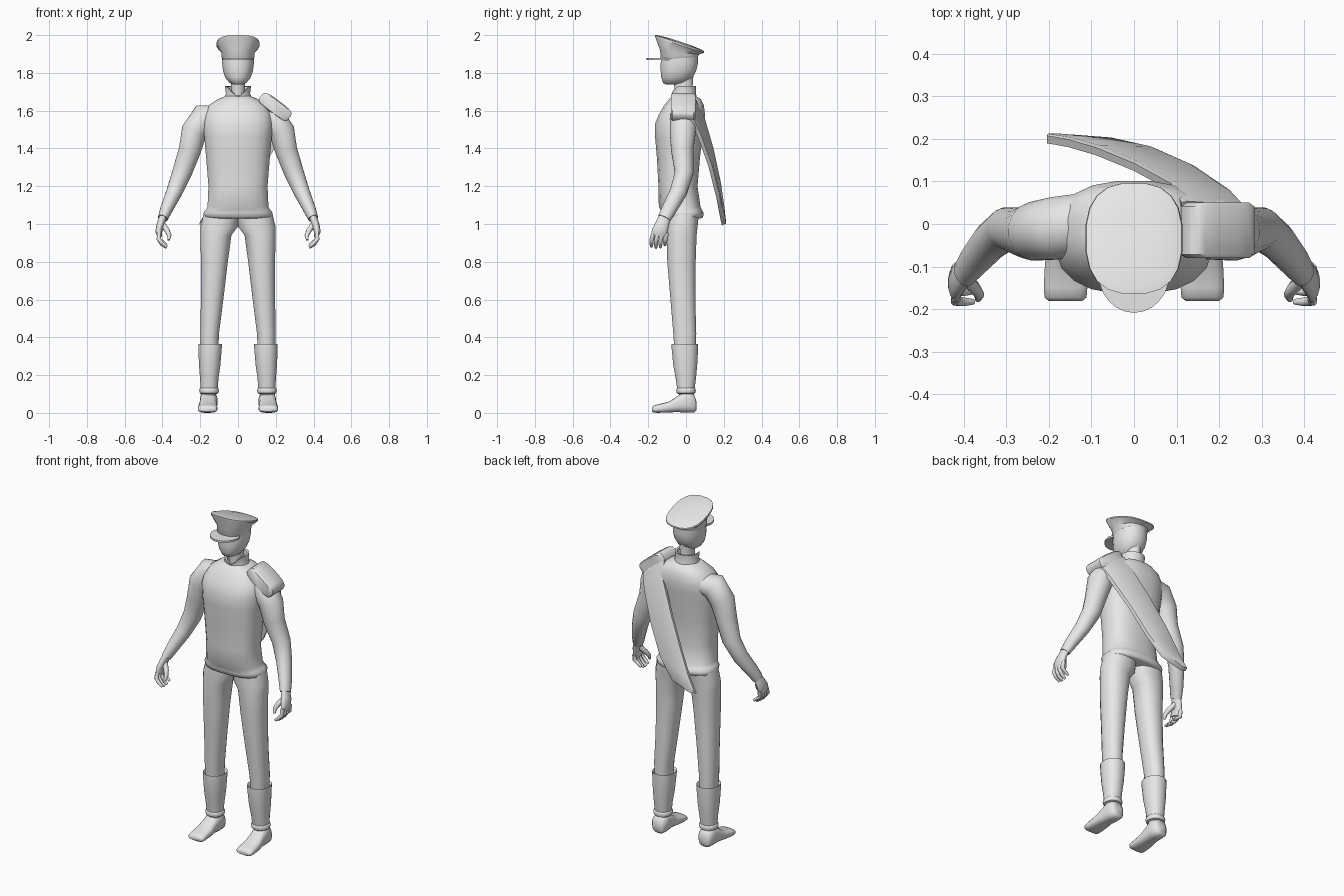
import bpy, bmesh, math
from mathutils import Vector

grey = bpy.data.materials.new("light_grey")
grey.diffuse_color = (0.8, 0.8, 0.8, 1)


def finish(name, bm, mirror=False, angle=50):
    bmesh.ops.recalc_face_normals(bm, faces=bm.faces[:])
    me = bpy.data.meshes.new(name)
    bm.to_mesh(me)
    bm.free()
    me.materials.append(grey)
    ob = bpy.data.objects.new(name, me)
    bpy.context.collection.objects.link(ob)
    bpy.ops.object.select_all(action='DESELECT')
    ob.select_set(True)
    bpy.context.view_layer.objects.active = ob
    bpy.ops.object.shade_smooth_by_angle(angle=math.radians(angle))
    if mirror:
        m = ob.modifiers.new("mirror", 'MIRROR')
        m.use_mirror_merge = False
    return ob


def loft(name, rings, mirror=False, angle=50):
    """Skin a list of point rings and cap both ends."""
    bm = bmesh.new()
    rows = [[bm.verts.new(p) for p in r] for r in rings]
    n = len(rows[0])
    for a, b in zip(rows, rows[1:]):
        for i in range(n):
            j = (i + 1) % n
            bm.faces.new((a[i], a[j], b[j], b[i]))
    bm.faces.new(rows[0])
    bm.faces.new(rows[-1])
    return finish(name, bm, mirror, angle)


def oval(ra, rb, n=20, e=2.0):
    """Points of a superellipse; higher e is squarer."""
    out = []
    for i in range(n):
        t = 2 * math.pi * (i + 0.5) / n
        c, s = math.cos(t), math.sin(t)
        out.append((ra * math.copysign(abs(c) ** (2 / e), c),
                    rb * math.copysign(abs(s) ** (2 / e), s)))
    return out


def level(z, xc, rx, y0, y1, e=2.2, tilt=0, dip=0):
    """Horizontal ring, optionally tilted down to the back or dipped in front."""
    yc, ry = (y0 + y1) / 2, (y1 - y0) / 2
    return [(xc + a, yc + b, z - tilt * b - dip * max(0, -b / ry) ** 4)
            for a, b in oval(rx, ry, 20, e)]


def tube(name, pts, n=12, mirror=True):
    """Limb through points given as (x, y, z, side radius, depth radius)."""
    rings = []
    for i, p in enumerate(pts):
        t = Vector(pts[min(i + 1, len(pts) - 1)][:3]) - Vector(pts[max(i - 1, 0)][:3])
        t.normalize()
        v = Vector((0, 1, 0))
        v = (v - t * v.dot(t)).normalized()
        u = v.cross(t)
        rings.append([Vector(p[:3]) + u * a + v * b for a, b in oval(p[3], p[4], n)])
    return loft(name, rings, mirror, 70)


# Tunic with rolled hem
loft("tunic", [level(z, 0, r, a, b, 2.5) for z, r, a, b in (
    (1.03, .165, -.115, .08), (1.037, .182, -.128, .092), (1.06, .185, -.133, .094),
    (1.075, .172, -.135, .085), (1.09, .163, -.145, .078), (1.2, .158, -.147, .062),
    (1.35, .17, -.155, .075), (1.46, .18, -.165, .088), (1.53, .187, -.165, .097),
    (1.58, .182, -.145, .102), (1.63, .155, -.115, .095), (1.66, .11, -.09, .08),
    (1.68, .06, -.07, .05))], angle=70)

# Collar, notched at the front
loft("collar", [level(z, 0, r, a, b, 2, 0, d) for z, r, a, b, d in (
    (1.65, .08, -.085, .065, 0), (1.69, .065, -.075, .053, .015),
    (1.73, .07, -.08, .055, .05), (1.728, .058, -.068, .043, .05),
    (1.67, .045, -.055, .035, .01))])

# Neck and head
loft("neck", [level(z, 0, r, a, b, 2) for z, r, a, b in (
    (1.65, .045, -.06, .045), (1.72, .037, -.062, .035), (1.79, .04, -.07, .04))])
loft("head", [level(z, 0, r, a, b, 2.2) for z, r, a, b in (
    (1.738, .022, -.105, -.04), (1.747, .045, -.122, 0), (1.775, .068, -.132, .035),
    (1.81, .08, -.135, .055), (1.85, .085, -.135, .064), (1.9, .083, -.13, .064))], angle=80)

# Cap with flared, backward sloping crown
loft("cap", [level(z, 0, r, a, b, e, t) for z, r, a, b, e, t in (
    (1.878, .084, -.132, .064, 2.2, -.08), (1.884, .088, -.136, .068, 2.2, -.08),
    (1.908, .089, -.138, .069, 2.2, .1), (1.948, .115, -.164, .097, 2.6, .32),
    (1.957, .113, -.165, .097, 2.6, .33), (1.961, .1, -.15, .085, 2.6, .33),
    (1.965, .05, -.09, .03, 2.3, .33))], angle=40)

# Cap visor
bm = bmesh.new()
edge = [(.084 * math.cos(t), -.115 + .094 * math.sin(t))
        for t in (math.pi * (1 + i / 12) for i in range(13))]
outline = edge + [(.07, -.08), (-.07, -.08)]
low = [bm.verts.new((x, y, 1.867)) for x, y in outline]
top = [bm.verts.new((x, y, 1.878)) for x, y in outline]
bm.faces.new(low)
bm.faces.new(top)
for i in range(len(outline)):
    j = (i + 1) % len(outline)
    bm.faces.new((low[i], low[j], top[j], top[i]))
finish("visor", bm, angle=40)

# Arms and hands
tube("arm", [(.11, .005, 1.57, .06, .07), (.18, -.01, 1.563, .076, .075),
             (.232, -.017, 1.49, .07, .07), (.255, -.02, 1.39, .06, .06),
             (.297, -.01, 1.27, .053, .05), (.337, -.04, 1.17, .043, .046),
             (.378, -.088, 1.08, .034, .04), (.398, -.115, 1.03, .027, .035)], 16)
tube("palm", [(.394, -.11, 1.045, .02, .03), (.41, -.125, 1.0, .021, .037),
              (.42, -.14, .96, .018, .043), (.415, -.147, .935, .012, .04)])
for k in range(4):
    y, drop = -.181 + .024 * k, (.006, 0, .002, .014)[k]
    tube(f"finger_{k + 1}", [(.418, y + .008, .955, .011, .011), (.42, y, .92, .012, .012),
                             (.402, y - .002, .892 + drop, .011, .011),
                             (.378, y - .002, .874 + drop, .007, .007)], 8)
tube("thumb", [(.4, -.125, 1.0, .016, .016), (.375, -.15, .965, .015, .015),
               (.364, -.167, .94, .012, .012), (.367, -.178, .915, .007, .007)], 8)

# Trousers
loft("trouser_leg", [level(z, x, r, a, b) for z, x, r, a, b in (
    (1.06, .09, .092, -.1, .07), (.985, .1, .1, -.102, .062), (.94, .117, .083, -.102, .057),
    (.8, .125, .072, -.1, .052), (.6, .137, .06, -.083, .05), (.42, .15, .05, -.068, .055),
    (.3, .15, .045, -.06, .05), (.08, .152, .036, -.035, .035))], True, 70)

# Gaiters with ankle cuffs
loft("gaiter", [level(z, x, r, a, b) for z, x, r, a, b in (
    (.335, .149, .045, -.06, .048), (.355, .148, .058, -.072, .06), (.365, .148, .063, -.077, .065),
    (.345, .148, .063, -.077, .065), (.25, .15, .057, -.068, .06), (.18, .152, .049, -.055, .053),
    (.11, .153, .045, -.045, .044))], True)
loft("ankle_cuff", [level(z, .153, r, -r, r) for z, r in (
    (.1, .04), (.104, .049), (.118, .053), (.13, .05), (.136, .042))], True)

# Shoes, lofted heel to toe
loft("shoe", [[(xc + a, y, (z0 + z1) / 2 + b) for a, b in oval(r, (z1 - z0) / 2, 16, 2.8)]
              for y, xc, r, z0, z1 in (
    (.055, .155, .028, .012, .06), (.042, .155, .042, .001, .1), (0, .155, .046, 0, .118),
    (-.045, .158, .045, .004, .09), (-.09, .16, .05, .002, .06), (-.15, .161, .052, 0, .045),
    (-.173, .161, .05, .002, .038), (-.181, .161, .04, .008, .028))], True)

# Shoulder pad: rounded slab sloping down along the shoulder
d, nrm = Vector((.8, 0, -.6)), Vector((.6, 0, .8))
mid = Vector((.197, -.014, 1.62))
loft("shoulder_pad", [[mid + d * a * s + nrm * b * s + Vector((0, y, 0))
                       for a, b in oval(.096, .038, 20, 3.5)]
                      for y, s in ((-.066, .86), (-.058, 1), (.055, 1), (.064, .86))], angle=40)

# Sash: tapering band hanging across the back, given by its two edges
band = (((.112, .05, 1.665), (.262, .04, 1.555)), ((.088, .095, 1.57), (.225, .08, 1.47)),
        ((.0, .143, 1.4), (.14, .138, 1.31)), ((-.09, .18, 1.225), (.05, .178, 1.15)),
        ((-.155, .199, 1.09), (-.045, .199, 1.04)), ((-.205, .208, 1.005), (-.17, .208, 1.0)))
rings = []
for l, r in band:
    l, r, off = Vector(l), Vector(r), Vector((0, .018, .008))
    rings.append([l - off, r - off, r, r.lerp(l, .08) + off * .25,
                  l.lerp(r, .08) + off * .25, l])
loft("sash", rings, angle=40)
